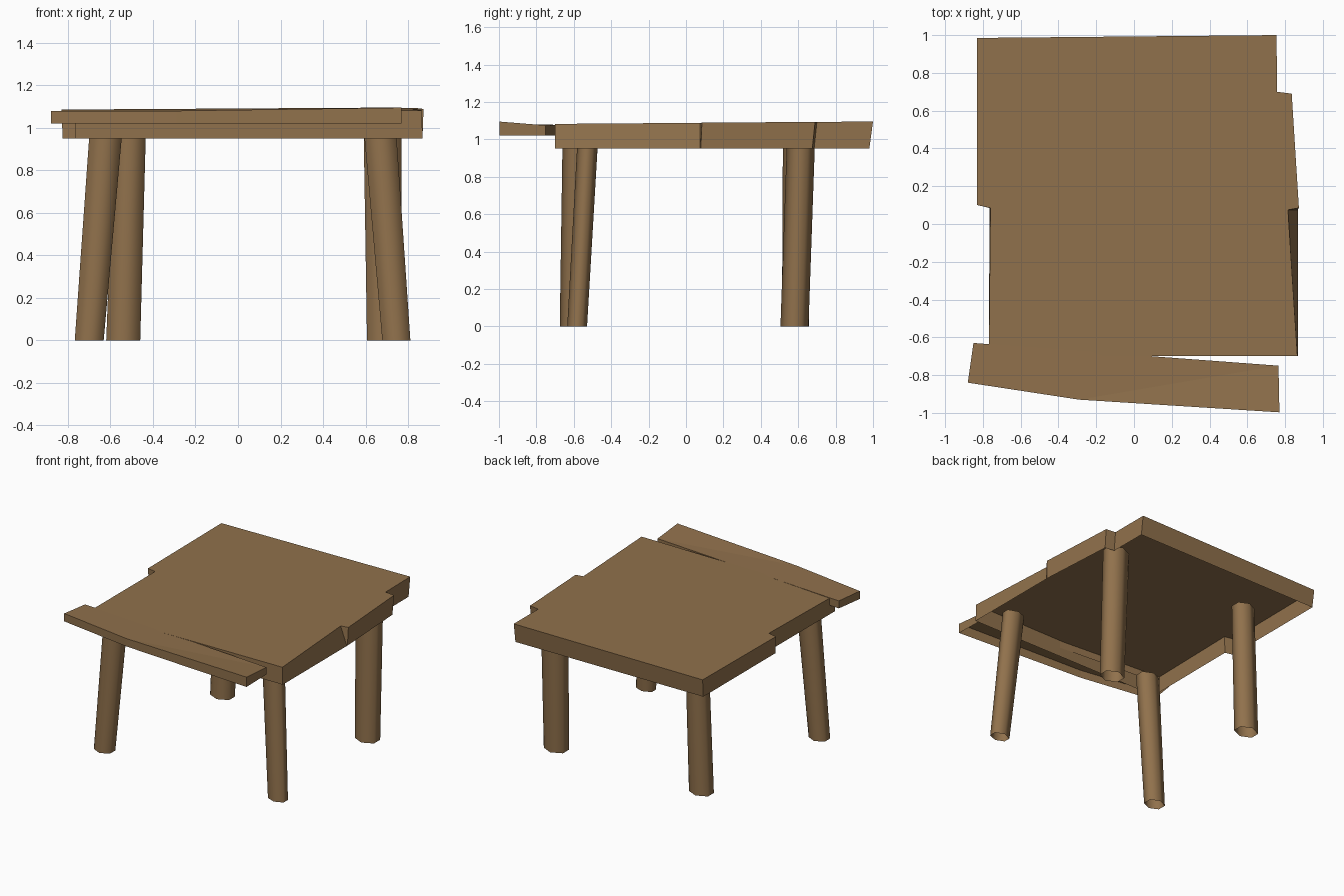
import bpy, bmesh, math

if "Cube" in bpy.data.objects:
    bpy.data.objects.remove(bpy.data.objects["Cube"])

wood = bpy.data.materials.new("brown wood")
wood.diffuse_color = (0.28, 0.165, 0.072, 1)
wood.use_nodes = True
wood.node_tree.nodes["Principled BSDF"].inputs["Base Color"].default_value = wood.diffuse_color


def finish(name, bm):
    mesh = bpy.data.meshes.new(name)
    bm.normal_update()
    bm.to_mesh(mesh)
    bm.free()
    mesh.materials.append(wood)
    ob = bpy.data.objects.new(name, mesh)
    bpy.context.collection.objects.link(ob)
    return ob


def open_slab(name, upper, lower, z_low):
    """Top face with side walls, left open underneath. Points run anticlockwise."""
    bm = bmesh.new()
    t = [bm.verts.new(p) for p in upper]
    b = [bm.verts.new((x, y, z_low)) for x, y in lower]
    top = bm.faces.new(t)
    n = len(t)
    for i in range(n):
        j = (i + 1) % n
        bm.faces.new((b[i], b[j], t[j], t[i]))
    bmesh.ops.triangulate(bm, faces=[top])
    return finish(name, bm)


def leg(name, foot, foot_r, head, head_r, z_top=1.0):
    """Leaning six-sided tube, open at both ends."""
    bm = bmesh.new()
    rings = []
    for (cx, cy), (rx, ry), z in ((foot, foot_r, 0), (head, head_r, z_top)):
        ring = []
        for i in range(6):
            a = math.radians(30 + 60 * i)
            # divide by cos 30 so rx is the true half width
            ring.append(bm.verts.new((cx + rx * math.cos(a) / 0.866,
                                      cy + ry * math.sin(a), z)))
        rings.append(ring)
    lo, hi = rings
    for i in range(6):
        j = (i + 1) % 6
        f = bm.faces.new((lo[i], lo[j], hi[j], hi[i]))
        f.smooth = True
    return finish(name, bm)


# uneven table top
top_xy = [(-0.83, 0.985), (-0.83, 0.10), (-0.76, 0.085), (-0.768, -0.70),
          (0.865, -0.70), (0.815, 0.075), (0.873, 0.085), (0.835, 0.69),
          (0.757, 0.70), (0.755, 1.0)]
low_xy = [(-0.825, 0.97), (-0.825, 0.10), (-0.765, 0.085), (-0.768, -0.70),
          (0.868, -0.70), (0.867, 0.075), (0.868, 0.08), (0.832, 0.675),
          (0.757, 0.685), (0.755, 0.98)]
open_slab("table_top",
          [(x, y, 1.083 + 0.006 * x + 0.008 * y) for x, y in top_xy],
          low_xy, 0.95)

# crooked front plank
plank = [(-0.85, -0.63, 1.077), (-0.88, -0.84, 1.08), (-0.29, -0.93, 1.08),
         (0.77, -0.997, 1.095), (0.765, -0.75, 1.075)]
open_slab("front_plank", plank, [p[:2] for p in plank], 1.02)

# legs
leg("front_left_leg", (-0.70, -0.61), (0.068, 0.065), (-0.620, -0.59), (0.077, 0.07))
leg("front_right_leg", (0.745, -0.582), (0.066, 0.053), (0.667, -0.525), (0.076, 0.055))
leg("back_left_leg", (-0.54, 0.585), (0.080, 0.072), (-0.507, 0.59), (0.074, 0.072))
leg("back_right_leg", (0.688, 0.58), (0.081, 0.075), (0.68, 0.615), (0.089, 0.075))
